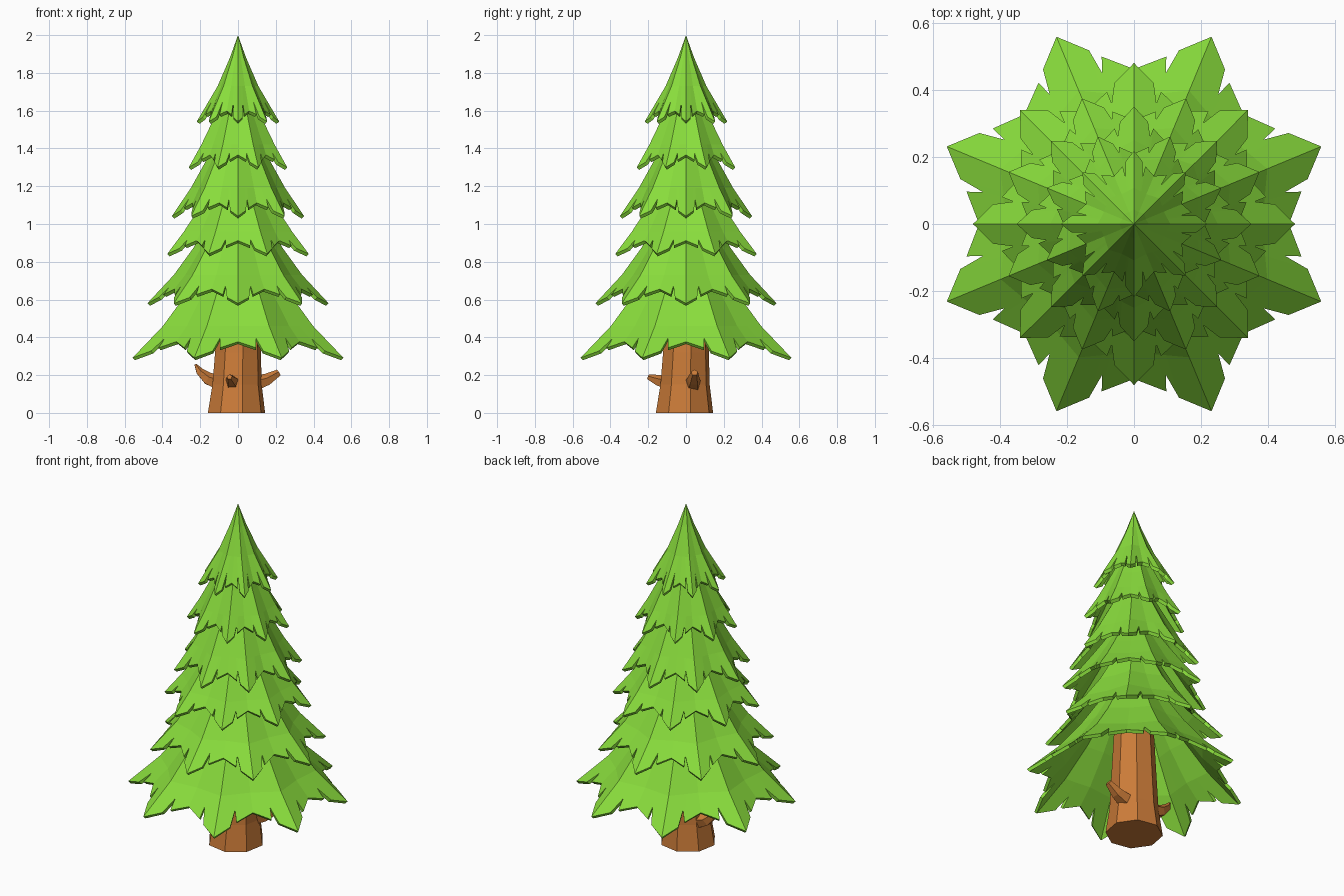
import bpy, bmesh, math
from mathutils import Vector

if "Cube" in bpy.data.objects:
    bpy.data.objects.remove(bpy.data.objects["Cube"])


def material(name, rgb):
    m = bpy.data.materials.new(name)
    m.diffuse_color = (*rgb, 1)
    m.use_nodes = True
    m.node_tree.nodes["Principled BSDF"].inputs["Base Color"].default_value = m.diffuse_color
    return m


green = material("needles", (0.25, 0.72, 0.045))
brown = material("bark", (0.60, 0.20, 0.04))


def loft(name, columns, mat, ring_closed=True, caps=False):
    """Skin a cyclic list of equally long point columns into a flat-faced solid."""
    bm = bmesh.new()
    vs = [[bm.verts.new(p) for p in col] for col in columns]
    n, m = len(vs), len(vs[0])
    for i in range(n):
        a, b = vs[i], vs[(i + 1) % n]
        for j in range(m if ring_closed else m - 1):
            k = (j + 1) % m
            bm.faces.new((a[j], b[j], b[k], a[k]))
    if caps:
        bm.faces.new([c[0] for c in vs])
        bm.faces.new([c[-1] for c in vs])
    bmesh.ops.remove_doubles(bm, verts=bm.verts, dist=1e-5)
    bmesh.ops.recalc_face_normals(bm, faces=bm.faces)
    me = bpy.data.meshes.new(name)
    bm.to_mesh(me)
    bm.free()
    me.materials.append(mat)
    ob = bpy.data.objects.new(name, me)
    bpy.context.collection.objects.link(ob)
    return ob


def sample(profile, t):
    x = min(t, 1) * (len(profile) - 1)
    i = min(int(x), len(profile) - 2)
    return profile[i].lerp(profile[i + 1], x - i)


# Half of a pleat rim: (fraction from tip to valley, reach down the slope)
HALF = [(0, 1), (0.42, 1), (0.52, 0.84), (0.58, 0.99), (1, 1)]
RIM = [(-u, e) for u, e in HALF[:0:-1]] + HALF[:-1]


def tier(name, ridge, lift, valley_r, turn):
    """Eight-pointed pleated skirt; ridge is a top-to-tip (radius, z) profile."""
    ridge = [Vector(p) for p in ridge]
    steps = len(ridge) - 1
    valley = []
    for i, p in enumerate(ridge):
        f = i / steps
        valley.append(Vector((p.x * 0.89, p.y)) if i < steps
                      else Vector((valley_r, p.y + lift)))
    cols = []
    for k in range(8):
        ang = math.radians(turn + 45 * k)
        for u, e in RIM:
            side = ang + math.copysign(math.pi / 8, u)
            outer, inner = [], []
            for j in range(steps + 1):
                t = e * j / steps if j == steps else j / steps
                a, b = sample(ridge, t), sample(valley, t)

                def point(dr, dz):
                    ra, rb = max(a.x - dr, 0), max(b.x - dr, 0)
                    p = Vector((ra * math.cos(ang), ra * math.sin(ang), a.y - dz))
                    q = Vector((rb * math.cos(side), rb * math.sin(side), b.y - dz))
                    return p.lerp(q, abs(u))
                outer.append(point(0, 0))
                inner.append(point(0.014, 0.013))
            cols.append(outer + inner[::-1])
    loft(name, cols, green)


# Foliage tiers, bottom to top, alternately turned by half a pleat
tier("foliage_1", [(0.16, 0.84), (0.30, 0.625), (0.43, 0.46), (0.604, 0.292)], 0.085, 0.462, 22.5)
tier("foliage_2", [(0.13, 1.06), (0.235, 0.875), (0.34, 0.73), (0.48, 0.58)], 0.075, 0.365, 0)
tier("foliage_3", [(0.11, 1.25), (0.225, 1.08), (0.31, 0.96), (0.405, 0.842)], 0.07, 0.31, 22.5)
tier("foliage_4", [(0.09, 1.48), (0.175, 1.325), (0.25, 1.19), (0.35, 1.042)], 0.07, 0.26, 0)
tier("foliage_5", [(0.06, 1.72), (0.145, 1.545), (0.21, 1.42), (0.282, 1.30)], 0.065, 0.21, 22.5)
tier("foliage_6", [(0, 2.0), (0.043, 1.88), (0.108, 1.73), (0.218, 1.543)], 0.055, 0.155, 0)

# Trunk: flared eight-sided column
trunk = [(0.155, -0.008, 0), (0.133, -0.005, 0.15), (0.124, 0, 0.32), (0.10, 0, 0.78)]
loft("trunk", [[(cx + r * math.cos(a), cx + r * math.sin(a), z) for r, cx, z in trunk]
               for a in (math.radians(12 + 45 * k) for k in range(8))],
     brown, ring_closed=False, caps=True)


def stub(name, path, sides=5):
    """Tapered broken branch along (centre, radius) stations."""
    pts = [Vector(p) for p, _ in path]
    cols = [[] for _ in range(sides)]
    for i, (p, r) in enumerate(path):
        d = (pts[min(i + 1, len(pts) - 1)] - pts[max(i - 1, 0)]).normalized()
        s = d.cross(Vector((0, 0, 1))).normalized()
        w = s.cross(d)
        for k in range(sides):
            a = math.tau * k / sides + 0.3
            cols[k].append(pts[i] + r * (math.cos(a) * s + math.sin(a) * w))
    loft(name, cols, brown, ring_closed=False, caps=True)


# Broken branches on the trunk
stub("branch_left", [((-0.09, 0.03, 0.155), 0.045), ((-0.16, 0.03, 0.18), 0.036),
                     ((-0.205, 0.03, 0.22), 0.022), ((-0.226, 0.03, 0.257), 0.006)])
stub("branch_right", [((0.09, 0.035, 0.155), 0.045), ((0.155, 0.04, 0.175), 0.034),
                      ((0.217, 0.045, 0.213), 0.019)])
stub("branch_front", [((-0.03, -0.09, 0.155), 0.037), ((-0.033, -0.145, 0.17), 0.032),
                      ((-0.045, -0.2, 0.19), 0.015)])
